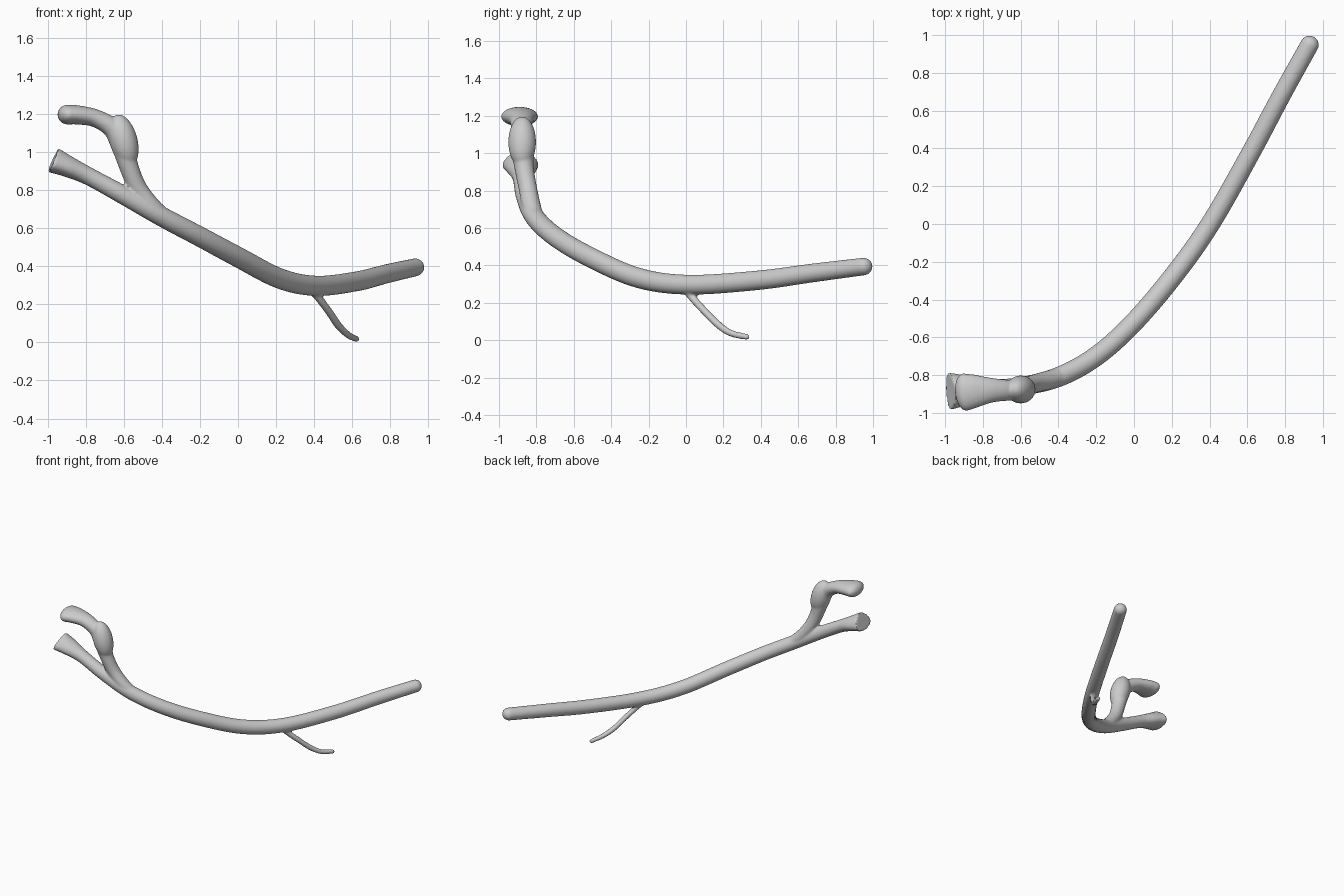
import bpy, bmesh, math
from mathutils import Vector, Matrix

if "Cube" in bpy.data.objects:
    bpy.data.objects.remove(bpy.data.objects["Cube"])

SIDES, STEPS = 32, 10
Z = Vector((0, 0, 1))


def catmull(a, b, c, d, t):
    return [0.5 * (2 * q + (r - p) * t + (2 * p - 5 * q + 4 * r - s) * t * t
                   + (3 * q - p - 3 * r + s) * t ** 3) for p, q, r, s in zip(a, b, c, d)]


def tube(bm, rows, round_start=True, round_end=True):
    """Sweep an ellipse along rows of x, y, z, half width, half height, pinch."""
    ext = [rows[0]] + rows + [rows[-1]]
    pts = [catmull(*ext[i:i + 4], k / STEPS) for i in range(len(rows) - 1) for k in range(STEPS)]
    pts.append(list(rows[-1]))
    rings = []
    for i, p in enumerate(pts):
        t = Vector(pts[min(i + 1, len(pts) - 1)][:3]) - Vector(pts[max(i - 1, 0)][:3])
        rings.append((Vector(p[:3]), t.normalized(), p[3], p[4], p[5]))

    # Domed ends
    def dome(ring, sign):
        c, t, w, h, n = ring
        out = []
        for k in range(1, 7):
            a = math.radians(14 * k)
            out.append((c + t * sign * h * math.sin(a), t, w * math.cos(a), h * math.cos(a), n))
        return out
    first, last = rings[0], rings[-1]
    if round_start:
        rings = dome(first, -1)[::-1] + rings
    if round_end:
        rings += dome(last, 1)

    loops = []
    for c, t, w, h, n in rings:
        side = t.cross(Z).normalized()
        up = side.cross(t).normalized()
        loop = []
        for k in range(SIDES):
            a = 2 * math.pi * k / SIDES
            loop.append(bm.verts.new(c + side * w * math.cos(a) * (1 - n * math.sin(a))
                                     + up * h * math.sin(a)))
        loops.append(loop)
    for a, b in zip(loops, loops[1:]):
        for k in range(SIDES):
            j = (k + 1) % SIDES
            bm.faces.new((a[k], a[j], b[j], b[k]))
    bm.faces.new(loops[0][::-1])
    bm.faces.new(loops[-1])


bm = bmesh.new()

# Main vessel, flaring to a cut, pinched opening on the left
tube(bm, [
    (0.93, 0.95, 0.394, .049, .047, 0),
    (0.78, 0.68, 0.36, .05, .05, 0),
    (0.62, 0.38, 0.32, .051, .052, 0),
    (0.41, 0.01, 0.297, .052, .053, 0),
    (0.22, -0.26, 0.335, .053, .054, 0),
    (0.0, -0.52, 0.448, .053, .054, 0),
    (-0.2, -0.70, 0.555, .053, .053, 0),
    (-0.4, -0.81, 0.66, .053, .052, 0),
    (-0.6, -0.86, 0.772, .05, .049, 0),
    (-0.78, -0.875, 0.87, .053, .047, 0),
    (-0.89, -0.88, 0.922, .08, .056, .15),
    (-0.97, -0.885, 0.957, .094, .068, .35),
], round_end=False)

# Upper branch with flattened tip
tube(bm, [
    (-0.36, -0.795, 0.645, .04, .035, 0),
    (-0.45, -0.825, 0.715, .05, .045, 0),
    (-0.525, -0.845, 0.81, .049, .048, 0),
    (-0.572, -0.865, 0.92, .052, .05, 0),
    (-0.605, -0.875, 1.03, .06, .06, 0),
    (-0.66, -0.88, 1.125, .055, .052, 0),
    (-0.75, -0.88, 1.177, .065, .047, 0),
    (-0.84, -0.885, 1.194, .088, .05, 0),
    (-0.895, -0.89, 1.196, .1, .052, 0),
])

# Bulge on the upper branch
bmesh.ops.create_uvsphere(
    bm, u_segments=32, v_segments=20, radius=1,
    matrix=Matrix.Translation((-0.60, -0.876, 1.06)) @ Matrix.Rotation(math.radians(-15), 4, 'Y')
    @ Matrix.Diagonal((.072, .074, .14, 1)))

# Thin lower branch
tube(bm, [
    (0.385, 0.0, 0.28, .026, .026, 0),
    (0.42, 0.025, 0.238, .021, .021, 0),
    (0.475, 0.09, 0.165, .02, .02, 0),
    (0.53, 0.17, 0.085, .02, .02, 0),
    (0.58, 0.24, 0.038, .018, .018, 0),
    (0.622, 0.325, 0.018, .016, .016, 0),
])

bmesh.ops.recalc_face_normals(bm, faces=bm.faces)
mesh = bpy.data.meshes.new("branching_vessel")
bm.to_mesh(mesh)
bm.free()
vessel = bpy.data.objects.new("branching_vessel", mesh)
bpy.context.collection.objects.link(vessel)
bpy.context.view_layer.objects.active = vessel
vessel.select_set(True)

# Fuse the branches into one skin with soft joins
remesh = vessel.modifiers.new("fuse", 'REMESH')
remesh.mode = 'VOXEL'
remesh.voxel_size = 0.008
soft = vessel.modifiers.new("soften", 'SMOOTH')
soft.factor = 0.5
soft.iterations = 4
for name in ("fuse", "soften"):
    bpy.ops.object.modifier_apply(modifier=name)
bpy.ops.object.shade_smooth_by_angle(angle=math.radians(40))
